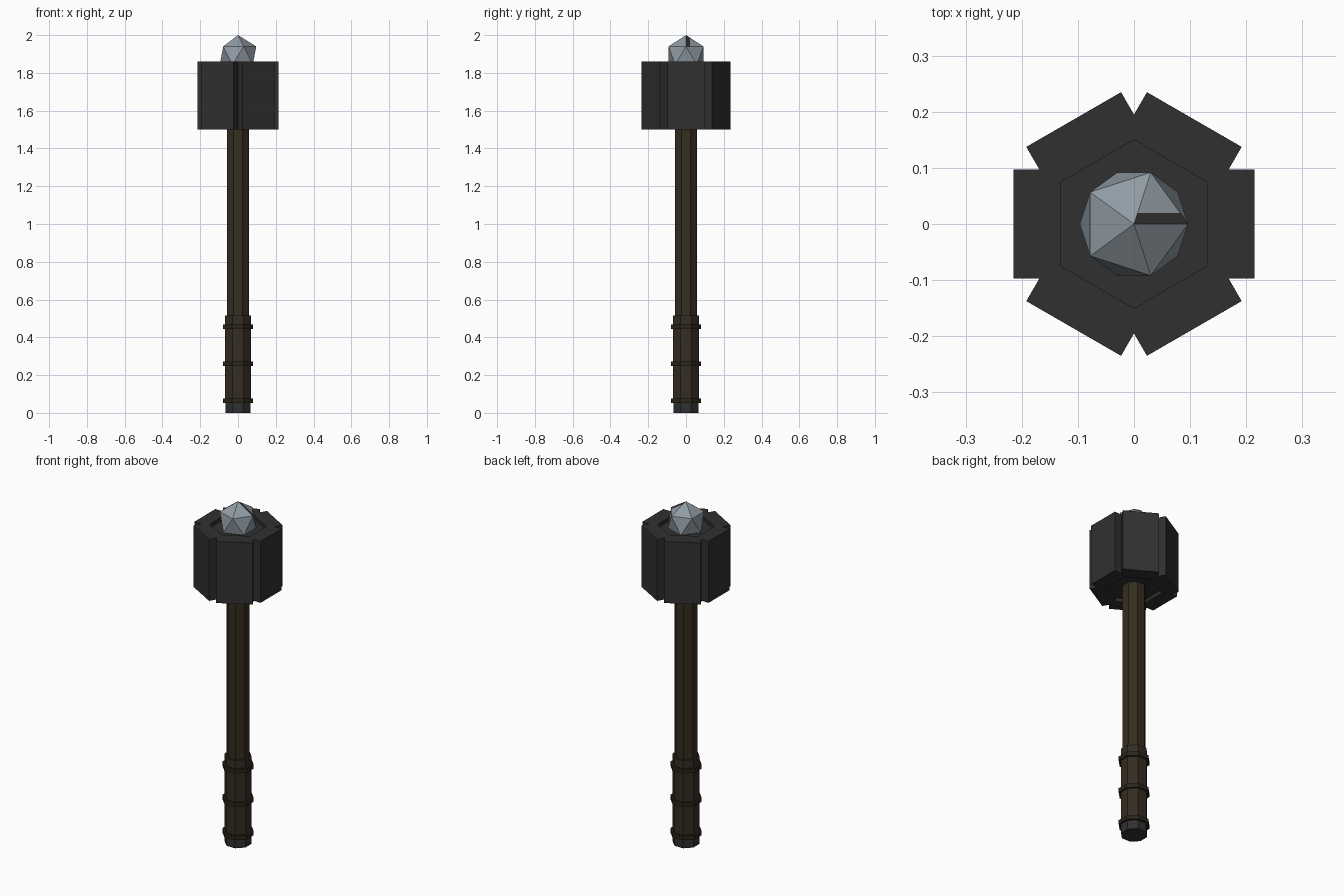
import bpy, bmesh, math
from mathutils import Matrix, Vector

if "Cube" in bpy.data.objects:
    bpy.data.objects.remove(bpy.data.objects["Cube"])


def material(name, rgb):
    m = bpy.data.materials.new(name)
    m.diffuse_color = (*rgb, 1)
    m.use_nodes = True
    m.node_tree.nodes["Principled BSDF"].inputs["Base Color"].default_value = m.diffuse_color
    return m


IRON = material("dark iron", (0.030, 0.030, 0.030))
WOOD = material("dark wood", (0.036, 0.027, 0.014))
LEATHER = material("grip leather", (0.034, 0.025, 0.015))
BAND = material("band leather", (0.024, 0.019, 0.010))
CRYSTAL = material("pale crystal", (0.28, 0.33, 0.37))


def finish(name, bm, *mats):
    me = bpy.data.meshes.new(name)
    bm.to_mesh(me)
    bm.free()
    for m in mats:
        me.materials.append(m)
    ob = bpy.data.objects.new(name, me)
    bpy.context.collection.objects.link(ob)
    return ob


def prism(name, sides, apothem, z0, z1, mat, turn):
    """Upright regular prism, sized by the distance to its flat sides."""
    bm = bmesh.new()
    r = apothem / math.cos(math.pi / sides)
    bmesh.ops.create_cone(
        bm, cap_ends=True, segments=sides, radius1=r, radius2=r, depth=z1 - z0,
        matrix=Matrix.Translation((0, 0, (z0 + z1) / 2)) @ Matrix.Rotation(turn, 4, 'Z'))
    return finish(name, bm, mat)


EIGHTH = math.pi / 8

# Handle: pommel, grip, shaft
prism("pommel_cap", 8, 0.067, 0.0, 0.055, IRON, EIGHTH)
prism("grip", 8, 0.068, 0.055, 0.515, LEATHER, EIGHTH)
prism("shaft", 8, 0.058, 0.515, 1.53, WOOD, EIGHTH)
for i, z in enumerate((0.065, 0.26, 0.455)):
    prism(f"grip_band_{i + 1}", 8, 0.079, z - 0.012, z + 0.012, BAND, EIGHTH)

# Head: recessed hexagonal core with six thick plates around it
prism("head_core", 6, 0.131, 1.52, 1.84, IRON, 0)
for i in range(6):
    bm = bmesh.new()
    bmesh.ops.create_cube(
        bm, size=1,
        matrix=Matrix.Rotation(i * math.pi / 3, 4, 'Z')
        @ Matrix.Translation((0.1725, 0, 1.68))
        @ Matrix.Diagonal((0.085, 0.195, 0.36, 1)))
    finish(f"head_plate_{i + 1}", bm, IRON)

# Crystal: faceted ball with a dark crack on one upper facet
bm = bmesh.new()
bmesh.ops.create_icosphere(bm, subdivisions=1, radius=0.108,
                           matrix=Matrix.Translation((0, 0, 1.892)))
bm.normal_update()
facet = max(bm.faces, key=lambda f: f.normal.dot(Vector((0.49, 0.36, 0.79))))
bmesh.ops.bisect_plane(bm, geom=[facet, *facet.edges, *facet.verts],
                       plane_co=(0, 0.02, 0), plane_no=(0, 1, 0))
bm.normal_update()
for f in bm.faces:
    c = f.calc_center_median()
    if f.normal.z > 0.6 and c.x > 0 and 0 < c.y < 0.02:
        f.material_index = 1
finish("crystal", bm, CRYSTAL, IRON)
